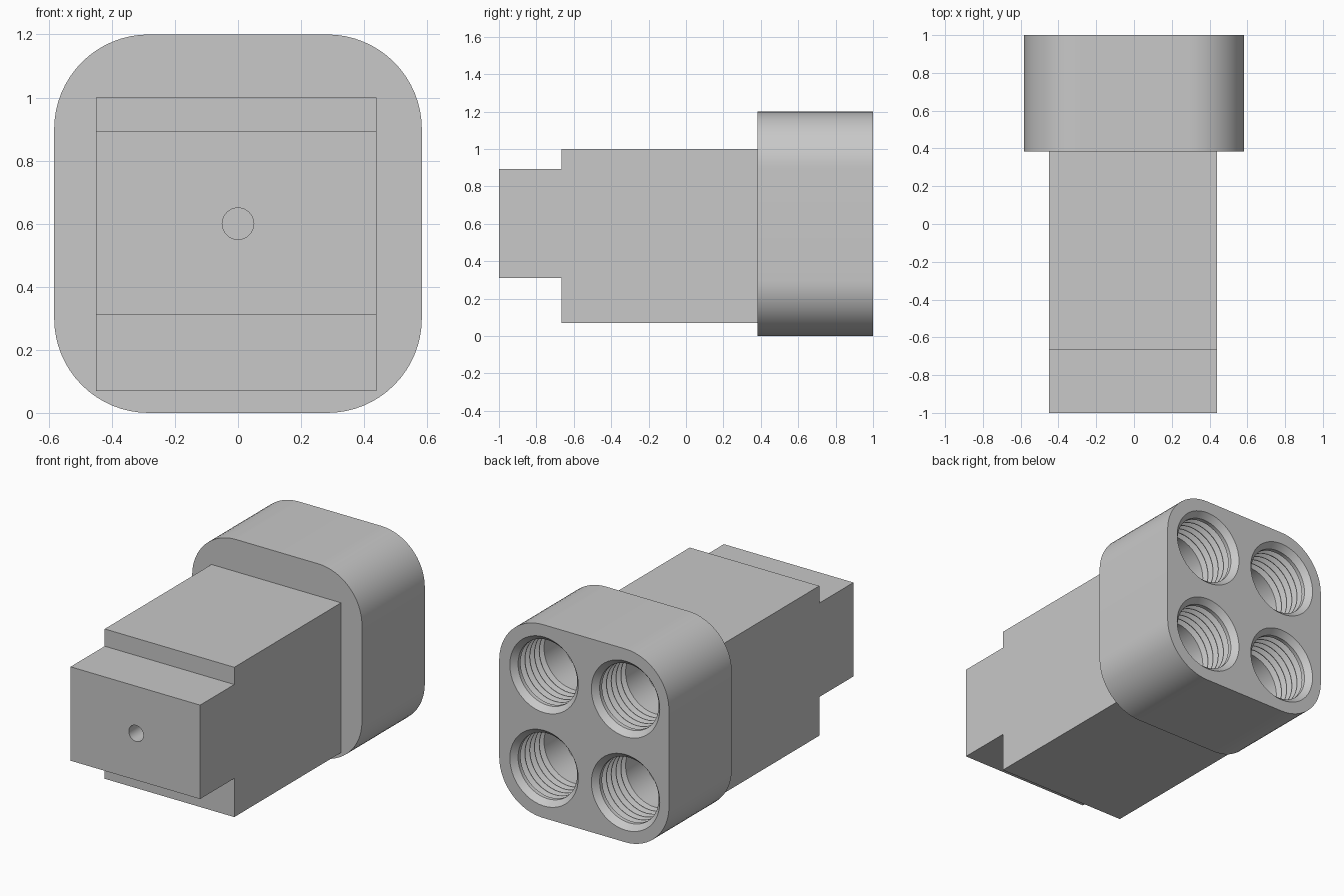
import bpy, bmesh, math

old = bpy.data.objects.get("Cube")
if old:
    bpy.data.objects.remove(old, do_unlink=True)

# Single grey material
grey = bpy.data.materials.new("machined_grey")
grey.use_nodes = True
colour = (0.58, 0.58, 0.58, 1)
grey.diffuse_color = colour
grey.node_tree.nodes["Principled BSDF"].inputs["Base Color"].default_value = colour


def finish(name, bm):
    bmesh.ops.recalc_face_normals(bm, faces=bm.faces)
    mesh = bpy.data.meshes.new(name)
    bm.to_mesh(mesh)
    bm.free()
    obj = bpy.data.objects.new(name, mesh)
    mesh.materials.append(grey)
    bpy.context.collection.objects.link(obj)
    return obj


def extrude(name, outline, axis, start, end):
    """Extrude a closed 2D outline along x or y."""
    bm = bmesh.new()
    place = (lambda a, b, t: (t, a, b)) if axis == "x" else (lambda a, b, t: (a, t, b))
    face = bm.faces.new([bm.verts.new(place(a, b, start)) for a, b in outline])
    out = bmesh.ops.extrude_face_region(bm, geom=[face])
    verts = [g for g in out["geom"] if isinstance(g, bmesh.types.BMVert)]
    shift = end - start
    bmesh.ops.translate(bm, verts=verts, vec=place(0, 0, shift))
    return finish(name, bm)


def lathe_y(name, profile, cx, cz, sides=48):
    """Closed solid of revolution about a y-directed axis; profile is (radius, y)."""
    bm = bmesh.new()
    rings = []
    for r, y in profile:
        rings.append([bm.verts.new((cx + r * math.cos(math.tau * i / sides), y,
                                    cz + r * math.sin(math.tau * i / sides)))
                      for i in range(sides)])
    for lo, hi in zip(rings, rings[1:]):
        for i in range(sides):
            j = (i + 1) % sides
            bm.faces.new((lo[i], lo[j], hi[j], hi[i]))
    bm.faces.new(rings[0])
    bm.faces.new(rings[-1])
    return finish(name, bm)


def cut(target, cutter):
    cutter.hide_render = True
    mod = target.modifiers.new("cut", "BOOLEAN")
    mod.operation, mod.solver, mod.object = "DIFFERENCE", "EXACT", cutter
    bpy.ops.object.select_all(action="DESELECT")
    bpy.context.view_layer.objects.active = target
    target.select_set(True)
    bpy.ops.object.modifier_apply(modifier=mod.name)
    bpy.data.objects.remove(cutter, do_unlink=True)


# Stepped shank with a narrower tongue at the front
shank = extrude("stepped_shank", [(-1, 0.31), (-0.665, 0.31), (-0.665, 0.07), (0.39, 0.07),
                                  (0.39, 1.0), (-0.665, 1.0), (-0.665, 0.893), (-1, 0.893)],
                "x", -0.45, 0.44)
cut(shank, lathe_y("pilot_cutter", [(0.05, -1.1), (0.05, -0.6)], 0, 0.6, 32))

# Rounded rectangular head
half, mid, radius = 0.583, 0.6, 0.3
outline = []
for k, (sx, sz) in enumerate([(1, 1), (-1, 1), (-1, -1), (1, -1)]):
    for i in range(17):
        a = math.radians(90 * k + 90 * i / 16)
        outline.append((sx * (half - radius) + radius * math.cos(a),
                        mid + sz * (mid - radius) + radius * math.sin(a)))
head = extrude("rounded_head", outline, "y", 0.383, 1.0)

# Four threaded sockets: drill tip, plain bore, thread grooves, chamfered mouth
minor, major, pitch = 0.203, 0.238, 0.047
profile = [(0.02, 0.44), (minor, 0.52)]
for n in range(5):
    y = 0.71 + n * pitch
    profile += [(minor, y), (major, y + 0.4 * pitch),
                (major, y + 0.5 * pitch), (minor, y + 0.9 * pitch)]
profile += [(minor, 0.965), (0.235, 1.0), (0.235, 1.05)]
for x in (0.275, -0.285):
    for z in (0.31, 0.89):
        cut(head, lathe_y("socket_cutter", profile, x, z))

# Smooth curves, sharp edges
for obj in (shank, head):
    bpy.ops.object.select_all(action="DESELECT")
    bpy.context.view_layer.objects.active = obj
    obj.select_set(True)
    bpy.ops.object.shade_smooth_by_angle(angle=math.radians(30))
